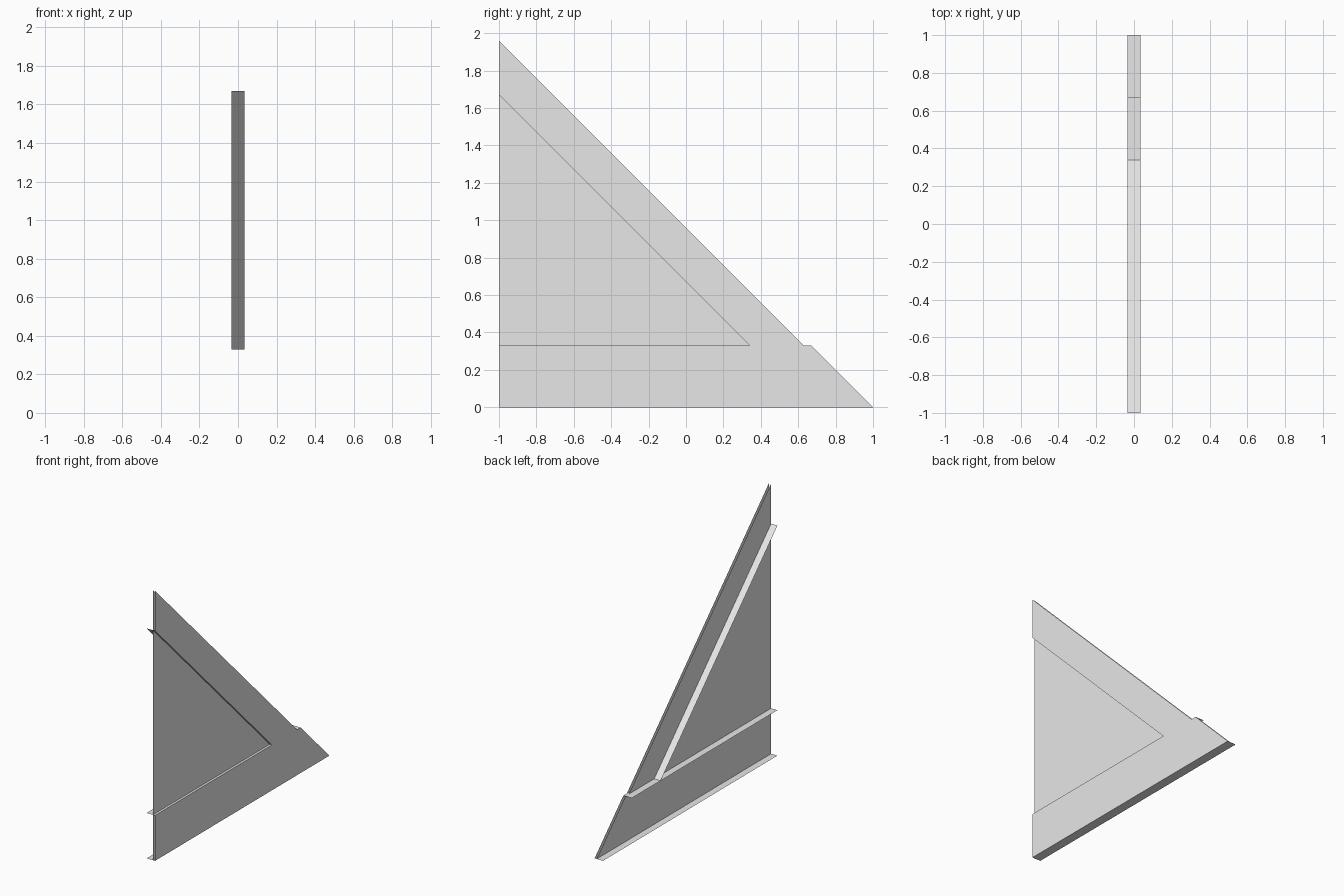
import bpy
import bmesh

cube = bpy.data.objects.get("Cube")
if cube:
    bpy.data.objects.remove(cube, do_unlink=True)

HALF = 0.034      # half width of the flanges
PANEL_X = 0.017   # recessed web panel
SHELF = 0.33      # height of the lower rail
TOP = 1.96        # tip of the web
INNER = 1.67      # top of the sloping flange

grey = bpy.data.materials.new("light_grey")
grey.use_nodes = True
colour = (0.8, 0.8, 0.8, 1)
grey.diffuse_color = colour
grey.node_tree.nodes["Principled BSDF"].inputs["Base Color"].default_value = colour


def sheet(name, points):
    """Flat sheet from one outline."""
    bm = bmesh.new()
    bm.faces.new([bm.verts.new(p) for p in points])
    mesh = bpy.data.meshes.new(name)
    bm.to_mesh(mesh)
    bm.free()
    mesh.materials.append(grey)
    obj = bpy.data.objects.new(name, mesh)
    bpy.context.collection.objects.link(obj)
    return obj


def upright(name, x, outline):
    """Sheet standing in the side plane."""
    return sheet(name, [(x, y, z) for y, z in outline])


def flange(name, start, end):
    """Strip across the full width between two side-plane points."""
    (y0, z0), (y1, z1) = start, end
    return sheet(name, [(-HALF, y0, z0), (HALF, y0, z0),
                        (HALF, y1, z1), (-HALF, y1, z1)])


# Stepped triangular outline shared by the web and the face frame
outer = [(-1, 0), (1, 0), (0.67, SHELF), (0.63, SHELF), (-1, TOP)]
hole = [(-1, INNER), (0.34, SHELF), (-1, SHELF)]

upright("web_panel", PANEL_X, outer)
upright("face_frame", HALF, outer + hole)

# Crosswise flanges
flange("bottom_flange", (-1, 0), (1, 0))
flange("middle_flange", (-1, SHELF), (0.67, SHELF))
flange("sloping_flange", (0.34, SHELF), (-1, INNER))
